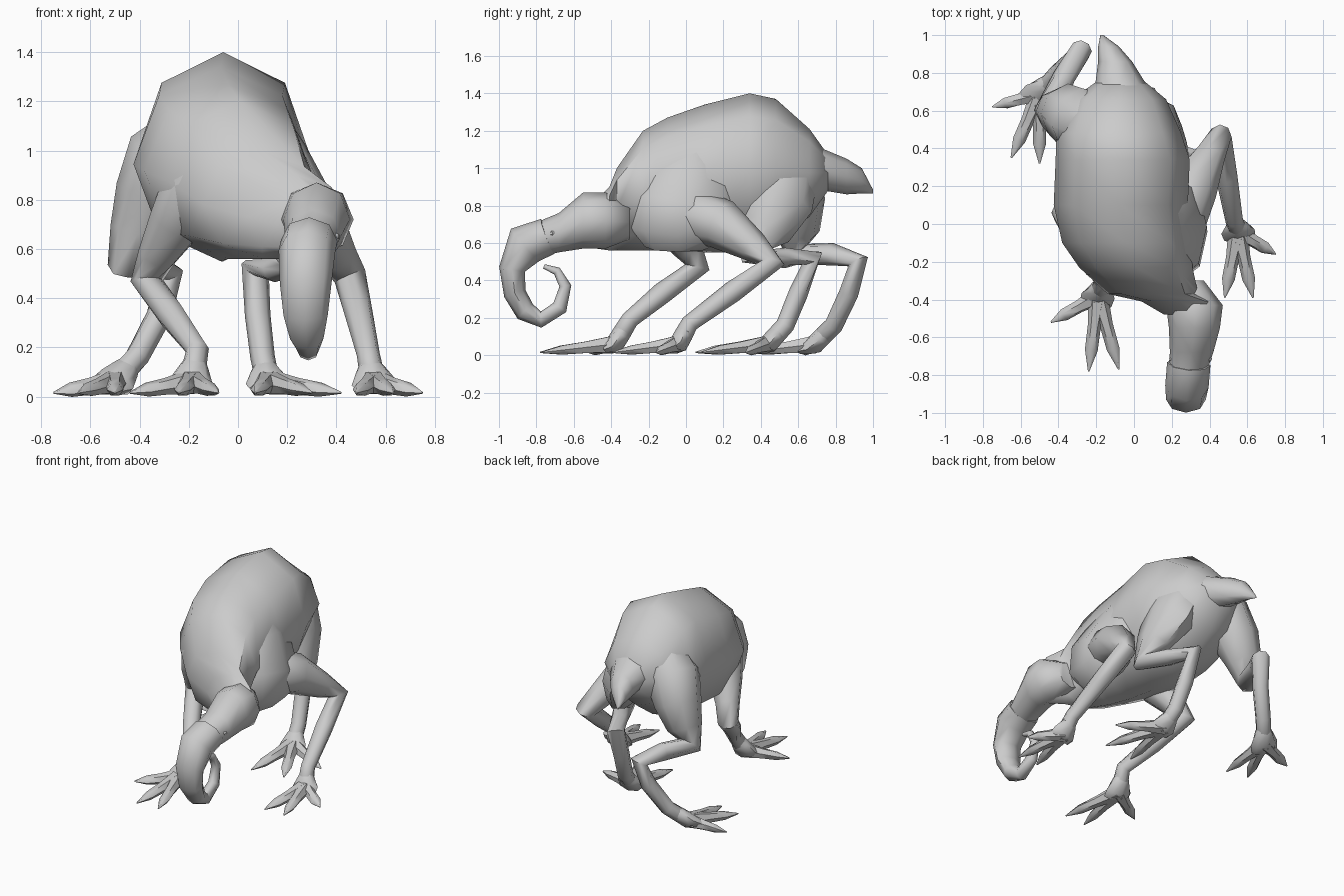
import bpy
import bmesh
from math import cos, sin, tau, radians
from mathutils import Vector

default_cube = bpy.data.objects.get("Cube")
if default_cube:
    bpy.data.objects.remove(default_cube)

hide = bpy.data.materials.new("grey_hide")
hide.use_nodes = True
GREY = (.6, .6, .6, 1)
hide.diffuse_color = GREY
hide.node_tree.nodes["Principled BSDF"].inputs["Base Color"].default_value = GREY


def loft(name, stations, sides=8, fixed_axis=None):
    """Skin elliptical rings (centre, half width, half height) along a path."""
    mesh_builder = bmesh.new()
    centres = [Vector(station[:3]) for station in stations]
    rings = []
    for index, station in enumerate(stations):
        centre = centres[index]
        tangent = Vector()
        if index > 0:
            tangent += (centre - centres[index - 1]).normalized()
        if index < len(stations) - 1:
            tangent += (centres[index + 1] - centre).normalized()
        tangent = (fixed_axis or tangent).normalized()
        across = Vector((1, 0, 0))
        across = (across - tangent * across.dot(tangent)).normalized()
        upward = tangent.cross(across)
        wide, high = station[3], station[-1]
        ring = []
        for step in range(sides):
            angle = tau * step / sides
            offset = across * wide * cos(angle) + upward * high * sin(angle)
            ring.append(mesh_builder.verts.new(centre + offset))
        rings.append(ring)
    for first, second in zip(rings, rings[1:]):
        for step in range(sides):
            following = (step + 1) % sides
            mesh_builder.faces.new((first[step], first[following],
                                    second[following], second[step]))
    mesh_builder.faces.new(rings[0])
    mesh_builder.faces.new(rings[-1])
    bmesh.ops.recalc_face_normals(mesh_builder, faces=mesh_builder.faces)
    mesh = bpy.data.meshes.new(name)
    mesh_builder.to_mesh(mesh)
    mesh_builder.free()
    mesh.materials.append(hide)
    part = bpy.data.objects.new(name, mesh)
    bpy.context.collection.objects.link(part)
    bpy.ops.object.select_all(action="DESELECT")
    part.select_set(True)
    bpy.context.view_layer.objects.active = part
    bpy.ops.object.shade_smooth_by_angle(angle=radians(55))


def upright_loft(name, sections):
    """Loft sections given as y, centre x, half width, bottom, top."""
    stations = [(x, y, (low + high) / 2, wide, (high - low) / 2)
                for y, x, wide, low, high in sections]
    loft(name, stations, fixed_axis=Vector((0, 1, 0)))


def leg_and_foot(side, stations, palm, tips):
    """A leg running into a flattened palm with three pointed toes."""
    ankle, palm = Vector(stations[-1][:3]), Vector(palm)
    heel = palm.lerp(ankle, .45)
    front = palm + (palm - ankle) * .5
    front.z = .04
    loft(side + "_leg", stations + [(*heel, .05), (*palm, .03)])
    loft(side + "_palm", [(*palm.lerp(ankle, .8), .035), (*heel, .06, .05),
                          (*palm, .09, .052), (*front, .085, .03)])
    for number, tip in enumerate(tips, 1):
        end = Vector((*tip, .015))
        knuckle, claw_base = palm.lerp(end, .4), palm.lerp(end, .72)
        loft(f"{side}_toe_{number}",
             [(*palm, .052), (*knuckle, .035), (*claw_base, .034, .028),
              (*end, .004)], sides=6)


# Humped trunk of the body, swinging towards the neck
upright_loft("body", [
    (.76, -.07, .12, .88, 1.07),
    (.66, -.08, .25, .74, 1.21),
    (.48, -.08, .33, .61, 1.37),
    (.34, -.06, .355, .55, 1.4),
    (.1, -.07, .355, .55, 1.34),
    (-.1, -.04, .34, .56, 1.27),
    (-.23, .01, .3, .56, 1.2),
    (-.37, .1, .24, .56, 1),
    (-.41, .24, .2, .56, .9),
    (-.48, .3, .14, .57, .83),
])

# Head with a raised hood at the back
upright_loft("head", [
    (-.3, .27, .1, .62, .8),
    (-.43, .32, .15, .57, .87),
    (-.55, .32, .135, .57, .87),
    (-.68, .305, .115, .55, .76),
    (-.8, .28, .1, .52, .71),
])

# Snout curling down and under
loft("curled_snout", [
    (.29, -.74, .635, .115, .1),
    (.28, -.86, .59, .115, .115),
    (.275, -.93, .46, .105, .07),
    (.275, -.915, .33, .09, .06),
    (.28, -.86, .235, .068, .057),
    (.285, -.775, .19, .045, .043),
    (.285, -.675, .255, .037, .042),
    (.28, -.645, .37, .03, .032),
    (.28, -.69, .45, .025, .023),
    (.28, -.76, .475, .012, .012),
])

# Small eyes
for label, side in (("left", 1), ("right", -1)):
    outward = Vector((side, -.5, .1))
    start = Vector((.3 + side * .09, -.71, .65))
    loft(label + "_eye",
         [(*start, .022), (*(start + outward * .02), .008)], sides=6)

# Short tail
upright_loft("tail", [
    (.58, -.07, .2, .82, 1.2),
    (.74, -.07, .135, .88, 1.1),
    (.86, -.1, .09, .86, 1.05),
    (.94, -.135, .055, .865, 1),
    (1, -.17, .008, .865, .885),
])

# Broad muscle joining the flank to the outstretched left front leg
loft("left_shoulder", [
    (.04, .06, 1.16, .12, .16),
    (.15, .04, .97, .135, .25),
    (.24, -.02, .78, .15, .28),
    (.25, -.04, .66, .14, .26),
    (.22, -.04, .58, .08, .18),
])

# Legs: stations of centre and thickness from the body to the ankle
leg_and_foot("right_front", [
    (-.06, -.2, 1, .1),
    (-.16, -.15, .86, .15),
    (-.25, -.08, .71, .115),
    (-.33, .01, .57, .08),
    (-.37, .06, .47, .067),
    (-.27, -.13, .33, .058),
    (-.165, -.3, .19, .047),
], (-.19, -.38, .06), [(-.44, -.52), (-.24, -.78), (-.08, -.77)])
leg_and_foot("left_front", [
    (.17, -.12, .74, .08),
    (.24, .04, .75, .15),
    (.31, .19, .7, .135),
    (.4, .36, .58, .085),
    (.455, .46, .49, .067),
    (.49, .25, .34, .058),
    (.53, .02, .17, .047),
], (.55, -.04, .06), [(.75, -.16), (.63, -.39), (.48, -.39)])
leg_and_foot("right_hind", [
    (-.15, .48, 1.12, .12),
    (-.28, .55, .97, .18),
    (-.35, .59, .81, .155),
    (-.41, .6, .66, .115),
    (-.45, .6, .54, .08),
    (-.37, .78, .54, .06),
    (-.28, .92, .5, .058),
    (-.32, .87, .33, .052),
    (-.41, .79, .16, .05),
], (-.5, .69, .06), [(-.75, .62), (-.65, .35), (-.5, .32)])
leg_and_foot("left_hind", [
    (-.08, .5, 1.12, .1, .12),
    (.04, .51, .98, .17, .2),
    (.12, .48, .82, .14, .2),
    (.19, .42, .66, .095, .14),
    (.23, .36, .53, .06, .07),
    (.15, .53, .52, .055),
    (.07, .675, .52, .06),
    (.08, .6, .33, .052),
    (.1, .53, .16, .05),
], (.12, .44, .06), [(.42, .32), (.3, .08), (.07, .05)])
